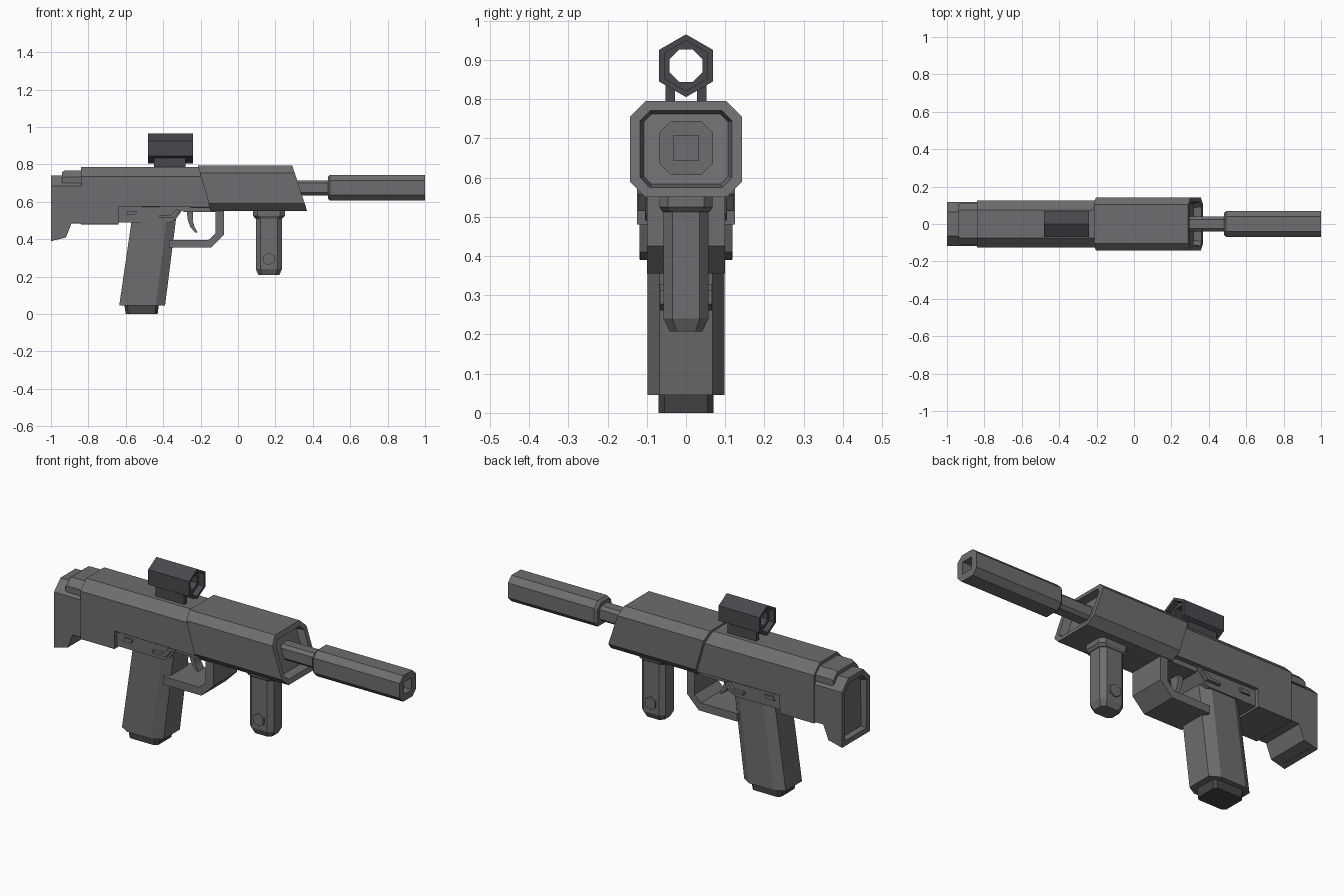
import bpy, bmesh, math
from mathutils import Vector

if "Cube" in bpy.data.objects:
    bpy.data.objects.remove(bpy.data.objects["Cube"])


def material(name, rgb):
    m = bpy.data.materials.new(name)
    m.use_nodes = True
    m.diffuse_color = (*rgb, 1)
    m.node_tree.nodes["Principled BSDF"].inputs["Base Color"].default_value = (*rgb, 1)
    return m


GREY = material("gunmetal grey", (0.155, 0.155, 0.16))
SIGHT = material("dark violet grey", (0.068, 0.064, 0.075))
DARK = material("charcoal", (0.06, 0.06, 0.062))


def chamfered(u0, u1, v0, v1, cu, cv, bottom=True):
    """Rectangle outline with cut corners; the lower corners may stay square."""
    b = 1 if bottom else 0.02
    return [(u0 + cu * b, v0), (u1 - cu * b, v0), (u1, v0 + cv * b), (u1, v1 - cv),
            (u1 - cu, v1), (u0 + cu, v1), (u0, v1 - cv), (u0, v0 + cv * b)]


def ring_x(x, w, z0, z1, c, lean=0, bottom=True):
    """Section across x; lean moves the lower edge forward."""
    return [(x + lean * (z1 - z) / (z1 - z0), y, z)
            for y, z in chamfered(-w, w, z0, z1, c, c, bottom)]


def ring_z(z, x0, x1, w, cx, cy):
    return [(x, y, z) for x, y in chamfered(x0, x1, -w, w, cx, cy)]


def polygon(n, r, turn):
    return [(r * math.cos(turn + math.tau * i / n), r * math.sin(turn + math.tau * i / n))
            for i in range(n)]


def loft(name, rings, mat=GREY, recess=None):
    """Skin rings together; recess = (end index, rim width, depth along x)."""
    bm = bmesh.new()
    vs = [[bm.verts.new(p) for p in r] for r in rings]
    n = len(vs[0])
    for a, b in zip(vs, vs[1:]):
        for i in range(n):
            bm.faces.new((a[i], a[(i + 1) % n], b[(i + 1) % n], b[i]))
    ends = [bm.faces.new(vs[0]), bm.faces.new(vs[-1])]
    bmesh.ops.recalc_face_normals(bm, faces=bm.faces[:])
    if recess:
        end, rim, depth = recess
        face = ends[end]
        bmesh.ops.inset_region(bm, faces=[face], thickness=rim)
        bmesh.ops.inset_region(bm, faces=[face], thickness=0.01)
        bmesh.ops.translate(bm, verts=face.verts[:], vec=Vector((depth, 0, 0)))
    me = bpy.data.meshes.new(name)
    bm.to_mesh(me)
    bm.free()
    me.materials.append(mat)
    ob = bpy.data.objects.new(name, me)
    bpy.context.collection.objects.link(ob)
    return ob


def prism(name, outline, y0, y1, mat=GREY):
    """Side outline in x and z, extruded across y."""
    return loft(name, [[(x, y, z) for x, z in outline] for y in (y0, y1)], mat)


def tube(name, x0, x1, outline, z, mat=GREY):
    return loft(name, [[(x, a, z + b) for a, b in outline] for x in (x0, x1)], mat)


def cut(ob, cutter):
    mod = ob.modifiers.new("cut", "BOOLEAN")
    mod.operation = "DIFFERENCE"
    mod.solver = "EXACT"
    mod.object = cutter
    bpy.context.view_layer.objects.active = ob
    bpy.ops.object.modifier_apply(modifier=mod.name)
    bpy.data.objects.remove(cutter)


# Receiver: deep rear, shallower front
loft("receiver", [ring_x(-0.84, 0.125, 0.48, 0.785, 0.05, bottom=False),
                  ring_x(-0.64, 0.125, 0.48, 0.785, 0.05, bottom=False),
                  ring_x(-0.638, 0.125, 0.575, 0.785, 0.05, bottom=False),
                  ring_x(-0.15, 0.125, 0.57, 0.785, 0.05, bottom=False)])
prism("receiver_floor", [(-0.32, 0.58), (-0.29, 0.545), (-0.1, 0.545), (-0.1, 0.58)], -0.1, 0.1)

# Stock with hollow butt and upper step
loft("butt_stock", [ring_x(-1, 0.118, 0.39, 0.74, 0.055, bottom=False),
                    ring_x(-0.92, 0.118, 0.41, 0.74, 0.055, bottom=False),
                    ring_x(-0.89, 0.118, 0.485, 0.74, 0.055, bottom=False),
                    ring_x(-0.83, 0.118, 0.485, 0.74, 0.055, bottom=False)],
     recess=(0, 0.03, 0.03))
loft("stock_step", [ring_x(-0.94, 0.105, 0.7, 0.76, 0.035, bottom=False),
                    ring_x(-0.925, 0.11, 0.7, 0.768, 0.035, bottom=False),
                    ring_x(-0.83, 0.11, 0.7, 0.768, 0.035, bottom=False)])

# Handguard with slanted ends and recessed nose
loft("handguard", [ring_x(-0.215, 0.143, 0.55, 0.795, 0.04, 0.07),
                   ring_x(0.235, 0.143, 0.55, 0.795, 0.04, 0.005),
                   ring_x(0.29, 0.143, 0.55, 0.795, 0.04, 0.08)],
     recess=(1, 0.028, -0.04))

# Barrel and suppressor
loft("barrel", [ring_x(0.25, 0.04, 0.635, 0.715, 0.015),
                ring_x(0.49, 0.04, 0.635, 0.715, 0.015)])
suppressor = loft("suppressor", [ring_x(0.48, 0.058, 0.617, 0.733, 0.027),
                                 ring_x(0.492, 0.069, 0.606, 0.744, 0.03),
                                 ring_x(1, 0.069, 0.606, 0.744, 0.03)])
cut(suppressor, tube("bore_cutter", 0.9, 1.1, polygon(4, 0.045, math.pi / 4), 0.675))

# Pistol grip, its housing and the magazine base
loft("pistol_grip", [ring_z(0.045, -0.635, -0.39, 0.098, 0.05, 0.03),
                     ring_z(0.56, -0.56, -0.325, 0.098, 0.05, 0.03)])
prism("grip_housing", [(-0.64, 0.58), (-0.64, 0.49), (-0.36, 0.49), (-0.33, 0.51), (-0.28, 0.58)],
      -0.105, 0.105)
loft("magazine_base", [ring_z(0, -0.6, -0.43, 0.07, 0.015, 0.015),
                       ring_z(0.05, -0.608, -0.423, 0.07, 0.015, 0.015)], DARK)

# Controls on both sides
for side, s in (("left", 1), ("right", -1)):
    prism("safety_lever_" + side, [(-0.42, 0.515), (-0.34, 0.515), (-0.31, 0.555), (-0.33, 0.56),
                                   (-0.36, 0.53), (-0.42, 0.53)], s * 0.1, s * 0.122)
    prism("rear_catch_" + side, [(-0.6, 0.53), (-0.55, 0.53), (-0.54, 0.55), (-0.59, 0.55)],
          s * 0.1, s * 0.115)

# Trigger and its wide guard
prism("trigger_guard", [(-0.075, 0.56), (-0.075, 0.425), (-0.145, 0.355), (-0.37, 0.355),
                        (-0.37, 0.397), (-0.157, 0.397), (-0.12, 0.432), (-0.12, 0.56)], -0.1, 0.1)
prism("trigger", [(-0.275, 0.555), (-0.24, 0.555), (-0.242, 0.5), (-0.232, 0.465), (-0.215, 0.435),
                  (-0.228, 0.435), (-0.255, 0.465), (-0.268, 0.5)], -0.025, 0.025)

# Foregrip with collar and side buttons
loft("foregrip", [ring_z(0.208, 0.11, 0.22, 0.042, 0.02, 0.018),
                  ring_z(0.24, 0.095, 0.235, 0.057, 0.025, 0.022),
                  ring_z(0.53, 0.095, 0.235, 0.057, 0.025, 0.022)])
loft("foregrip_collar", [ring_z(0.512, 0.092, 0.238, 0.06, 0.025, 0.022),
                         ring_z(0.525, 0.08, 0.25, 0.068, 0.025, 0.022),
                         ring_z(0.555, 0.08, 0.25, 0.068, 0.025, 0.022)])
prism("foregrip_buttons", [(0.165 + a, 0.295 + b) for a, b in polygon(6, 0.034, math.pi / 6)],
      -0.066, 0.066)

# Hexagonal sight on two rails
sight = tube("sight_tube", -0.48, -0.24, polygon(6, 0.08, math.pi / 2), 0.885, SIGHT)
cut(sight, tube("lens_cutter", -0.6, -0.1, polygon(8, 0.045, math.pi / 8), 0.885, SIGHT))
for x0, x1 in ((-0.6, -0.45), (-0.27, -0.1)):
    cut(sight, tube("rim_cutter", x0, x1, polygon(6, 0.064, math.pi / 2), 0.885, SIGHT))
for side, s in (("left", 1), ("right", -1)):
    prism("sight_rail_" + side, [(-0.45, 0.77), (-0.28, 0.77), (-0.28, 0.835), (-0.45, 0.835)],
          s * 0.028, s * 0.052, SIGHT)
